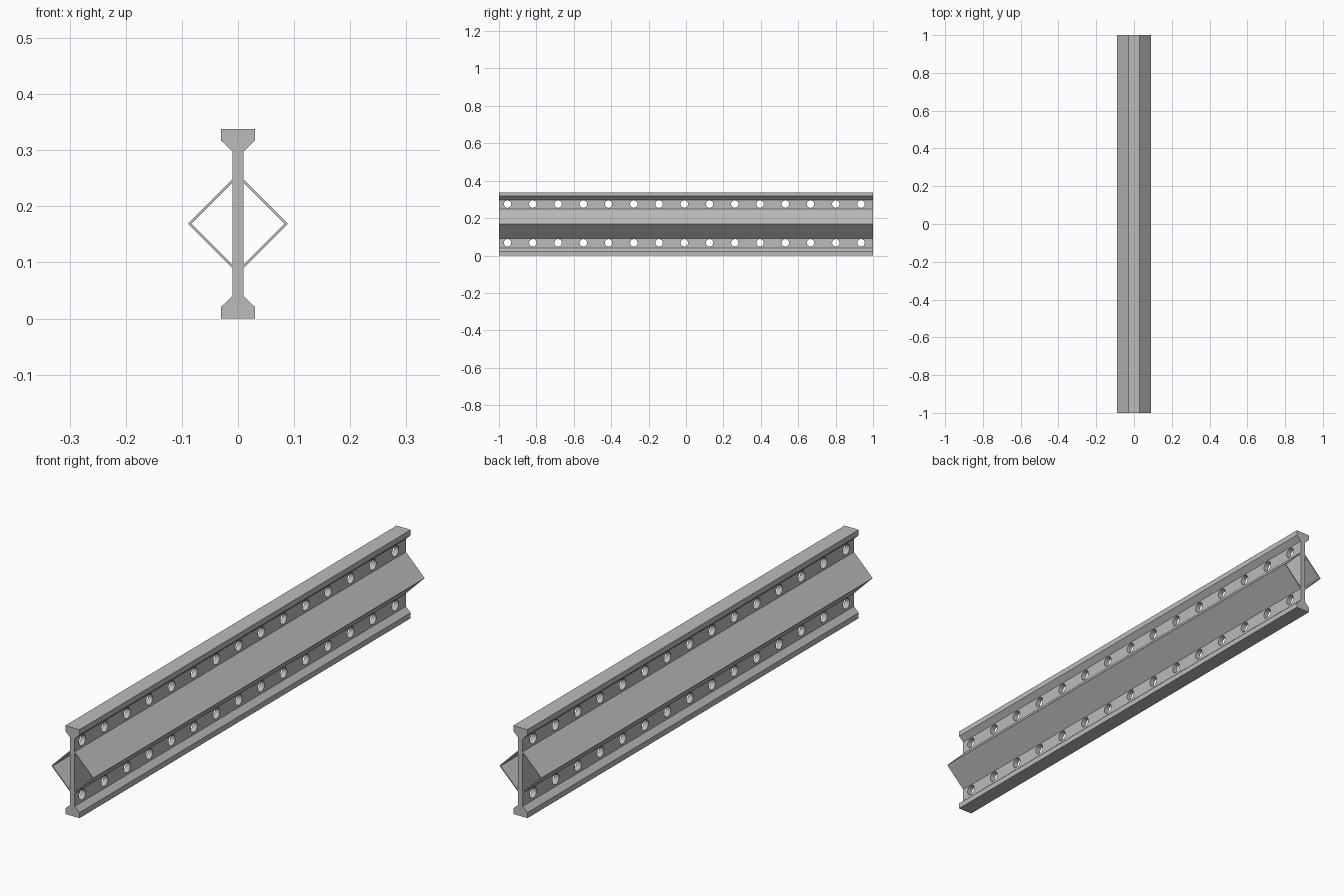
import bpy
import bmesh
from mathutils import Matrix

cube = bpy.data.objects.get("Cube")
if cube:
    bpy.data.objects.remove(cube, do_unlink=True)

LENGTH = 2.0
HEIGHT = 0.338
MID = HEIGHT / 2

# Single steel colour
steel = bpy.data.materials.new("grey_steel")
steel.use_nodes = True
grey = (0.5, 0.5, 0.5, 1)
steel.diffuse_color = grey
steel.node_tree.nodes["Principled BSDF"].inputs["Base Color"].default_value = grey


def make_object(name, bm):
    bmesh.ops.recalc_face_normals(bm, faces=bm.faces)
    mesh = bpy.data.meshes.new(name)
    bm.to_mesh(mesh)
    bm.free()
    mesh.materials.append(steel)
    obj = bpy.data.objects.new(name, mesh)
    bpy.context.collection.objects.link(obj)
    return obj


def extrude_profile(name, points):
    """Sweep an (x, z) outline along the whole length of the beam."""
    bm = bmesh.new()
    face = bm.faces.new([bm.verts.new((x, -LENGTH / 2, z)) for x, z in points])
    swept = bmesh.ops.extrude_face_region(bm, geom=[face])["geom"]
    verts = [v for v in swept if isinstance(v, bmesh.types.BMVert)]
    bmesh.ops.translate(bm, verts=verts, vec=(0, LENGTH, 0))
    return make_object(name, bm)


# I-beam: one quarter of the outline, mirrored up and across
web, flange = 0.01, 0.03
quarter = [(flange, 0), (flange, 0.021), (web, 0.04)]
right = quarter + [(x, HEIGHT - z) for x, z in reversed(quarter)]
beam = extrude_profile("beam", right + [(-x, z) for x, z in reversed(right)])

# Two rows of bolt holes through the web
bm = bmesh.new()
for z in (0.068, 0.275):
    for i in range(15):
        place = Matrix.Translation((0, -0.954 + i * 0.135, z)) @ Matrix.Rotation(1.5708, 4, "Y")
        bmesh.ops.create_cone(bm, cap_ends=True, segments=16, radius1=0.02,
                              radius2=0.02, depth=0.1, matrix=place)
cutter = make_object("hole_cutter", bm)
cutter.hide_render = True
holes = beam.modifiers.new("holes", "BOOLEAN")
holes.operation = "DIFFERENCE"
holes.solver = "EXACT"
holes.object = cutter
bpy.context.view_layer.objects.active = beam
bpy.ops.object.modifier_apply(modifier=holes.name)
bpy.data.objects.remove(cutter, do_unlink=True)

# Thin folded plates forming a diamond around the web
reach, sheet = 0.089, 0.006
for name, side in (("left_folded_plate", 1), ("right_folded_plate", -1)):
    inner = reach - sheet
    root = web - 0.002
    outline = [(root, MID + reach - root), (reach, MID), (root, MID - reach + root),
               (root, MID - inner + root), (inner, MID), (root, MID + inner - root)]
    extrude_profile(name, [(side * x, z) for x, z in outline])
